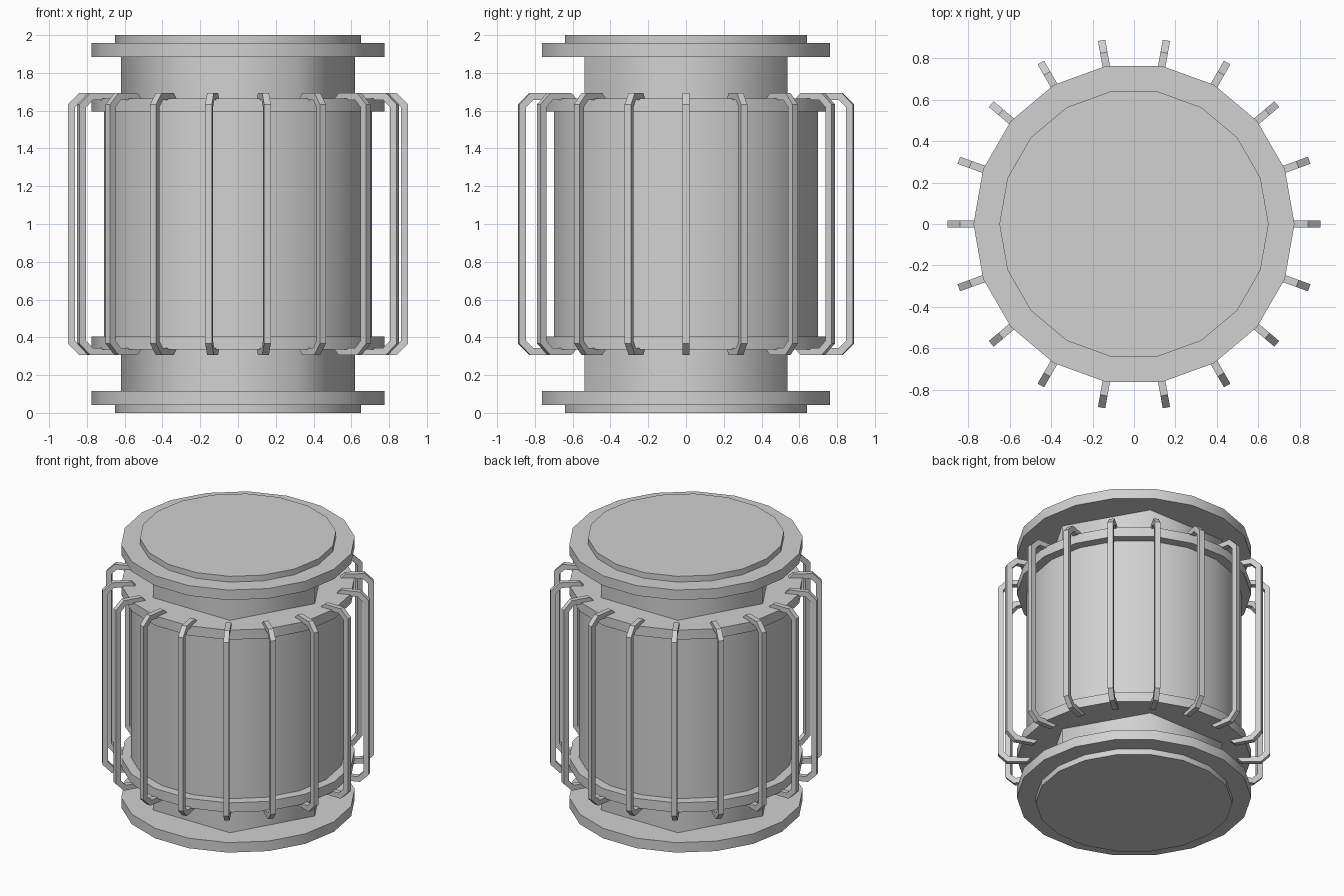
import bpy, bmesh
from math import radians, tau

cube = bpy.data.objects.get("Cube")
if cube:
    bpy.data.objects.remove(cube, do_unlink=True)

grey = bpy.data.materials.new("light_grey")
grey.use_nodes = True
colour = (0.64, 0.64, 0.64, 1)
grey.diffuse_color = colour
grey.node_tree.nodes["Principled BSDF"].inputs["Base Color"].default_value = colour

SIDES = 18


def drum(name, radius, low, high, sides=SIDES):
    """Upright prism with a corner on the x axis, rounded by shading."""
    bpy.ops.mesh.primitive_cylinder_add(
        vertices=sides, radius=radius, depth=high - low,
        location=(0, 0, (low + high) / 2),
        rotation=(0, 0, radians(90)))
    obj = bpy.context.object
    obj.name = name
    bpy.ops.object.transform_apply(location=False, rotation=True, scale=False)
    obj.data.materials.append(grey)
    bpy.ops.object.shade_smooth_by_angle(angle=radians(65))
    return obj


def octagon(x0, x1, z0, z1, cut):
    """Rectangle with cut corners in the radial plane."""
    return [(x1, z0 + cut), (x1, z1 - cut), (x1 - cut, z1), (x0 + cut, z1),
            (x0, z1 - cut), (x0, z0 + cut), (x0 + cut, z0), (x1 - cut, z0)]


def loop_mesh(width, thick):
    """Square-section bar bent into a closed loop with cut corners."""
    outer = octagon(0.65, 0.90, 0.307, 1.693, 0.06)
    inner = octagon(0.65 + thick, 0.90 - thick,
                    0.307 + thick, 1.693 - thick, 0.06 - 0.586 * thick)
    bm = bmesh.new()
    stations = []
    for (ox, oz), (ix, iz) in zip(outer, inner):
        corners = [(ox, -width / 2, oz), (ox, width / 2, oz),
                   (ix, width / 2, iz), (ix, -width / 2, iz)]
        stations.append([bm.verts.new(c) for c in corners])
    for k, a in enumerate(stations):
        b = stations[(k + 1) % len(stations)]
        for j in range(4):
            n = (j + 1) % 4
            bm.faces.new((a[j], a[n], b[n], b[j]))
    bmesh.ops.recalc_face_normals(bm, faces=bm.faces)
    mesh = bpy.data.meshes.new("cage_bar")
    bm.to_mesh(mesh)
    bm.free()
    mesh.materials.append(grey)
    return mesh


# Core: six-sided neck running through the round body
drum("neck", 0.62, 0.10, 1.90, sides=6)
drum("body", 0.71, 0.37, 1.63)

# Matching caps, flanges and body rings at both ends
for end, flip in (("bottom", False), ("top", True)):
    for part, radius, low, high in (("cap", 0.65, 0, 0.05),
                                    ("flange", 0.775, 0.042, 0.115),
                                    ("body_ring", 0.775, 0.335, 0.405)):
        if flip:
            low, high = 2 - high, 2 - low
        drum(f"{end}_{part}", radius, low, high)

# Cage bars around the body, one at each corner
bar = loop_mesh(0.036, 0.037)
for i in range(SIDES):
    obj = bpy.data.objects.new(f"cage_bar_{i + 1}", bar)
    obj.rotation_euler.z = tau * i / SIDES
    bpy.context.collection.objects.link(obj)
